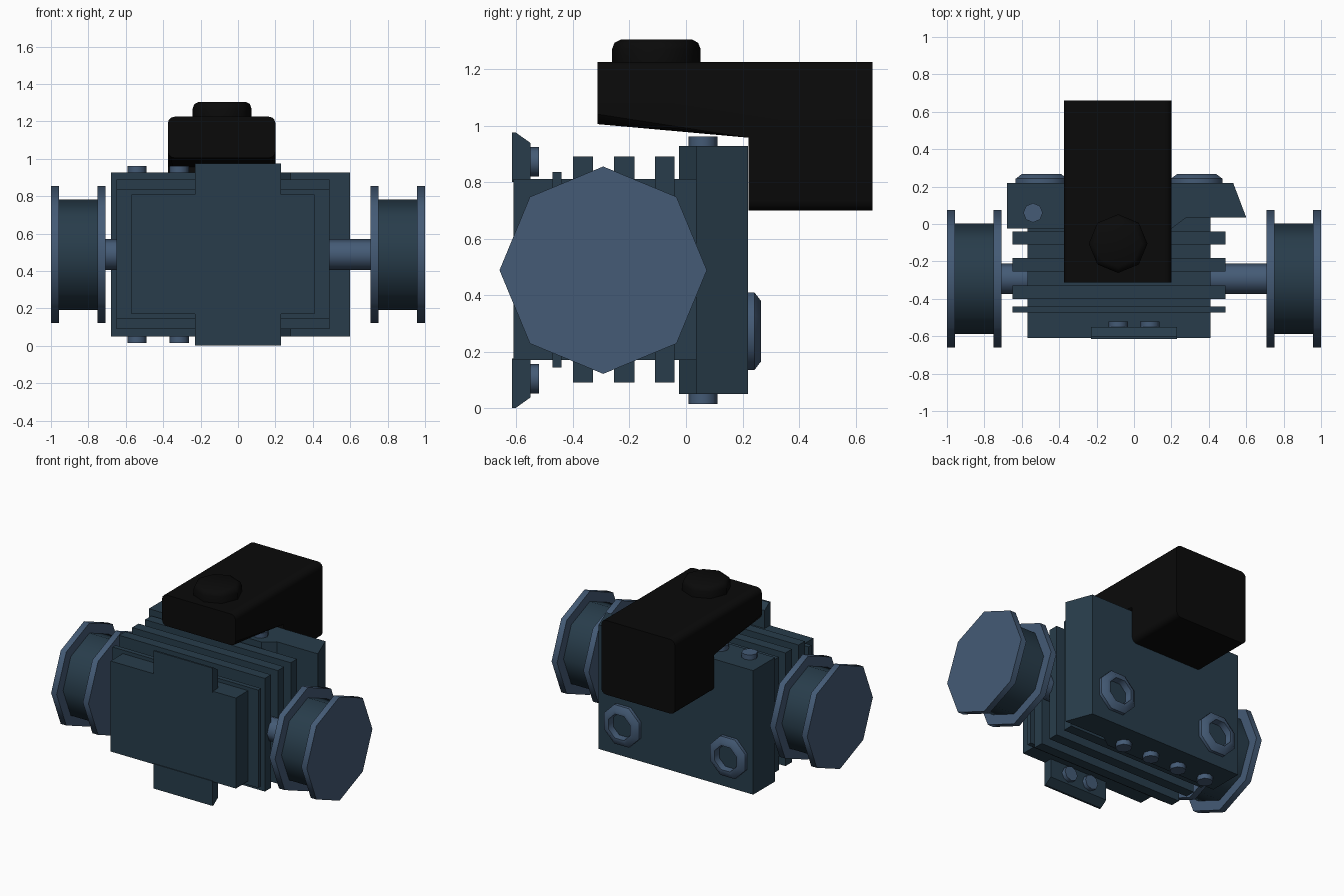
import bpy, bmesh, math
from mathutils import Matrix, Vector

if "Cube" in bpy.data.objects:
    bpy.data.objects.remove(bpy.data.objects["Cube"])


def material(name, rgb):
    m = bpy.data.materials.new(name)
    m.diffuse_color = (*rgb, 1)
    m.use_nodes = True
    m.node_tree.nodes["Principled BSDF"].inputs["Base Color"].default_value = m.diffuse_color
    return m


SLATE = material("dark slate", (0.021, 0.046, 0.070))
STEEL = material("blue steel", (0.058, 0.104, 0.180))
BLACK = material("black", (0.003, 0.003, 0.003))


def finish(name, bm, mat, smooth=0):
    bmesh.ops.recalc_face_normals(bm, faces=bm.faces)
    me = bpy.data.meshes.new(name)
    bm.to_mesh(me)
    bm.free()
    me.materials.append(mat)
    ob = bpy.data.objects.new(name, me)
    bpy.context.collection.objects.link(ob)
    if smooth:
        bpy.ops.object.select_all(action='DESELECT')
        ob.select_set(True)
        bpy.context.view_layer.objects.active = ob
        bpy.ops.object.shade_smooth_by_angle(angle=math.radians(smooth))
    return ob


def prism(name, points, depth, mat, bevel=0):
    """Extrude a closed list of 3D points along the vector depth."""
    bm = bmesh.new()
    face = bm.faces.new([bm.verts.new(p) for p in points])
    ext = bmesh.ops.extrude_face_region(bm, geom=[face])
    bmesh.ops.translate(bm, vec=depth, verts=[v for v in ext["geom"] if isinstance(v, bmesh.types.BMVert)])
    if bevel:
        bmesh.ops.recalc_face_normals(bm, faces=bm.faces)
        edges = [e for e in bm.edges
                 if abs((e.verts[0].co - e.verts[1].co).normalized().y) > 0.9]
        bmesh.ops.bevel(bm, geom=edges, offset=bevel, segments=3, profile=0.5, affect='EDGES')
    return finish(name, bm, mat, 40 if bevel else 0)


def box(name, x, y, z, mat):
    pts = [(x[0], y[0], z[0]), (x[1], y[0], z[0]), (x[1], y[1], z[0]), (x[0], y[1], z[0])]
    return prism(name, pts, (0, 0, z[1] - z[0]), mat)


def lathe(name, profile, origin, axis, mat, turn=0, smooth=50, closed=False):
    """Eight-sided solid from (radius, height) points, placed along an axis."""
    bm = bmesh.new()
    rings = [[bm.verts.new((r * math.cos(turn + k * math.pi / 4),
                            r * math.sin(turn + k * math.pi / 4), h)) for k in range(8)]
             for r, h in profile]
    pairs = list(zip(rings, rings[1:]))
    if closed:
        pairs.append((rings[-1], rings[0]))
    else:
        bm.faces.new(rings[0])
        bm.faces.new(rings[-1])
    for a, b in pairs:
        for k in range(8):
            n = (k + 1) % 8
            bm.faces.new((a[k], a[n], b[n], b[k]))
    rot = Vector((0, 0, 1)).rotation_difference(Vector(axis)).to_matrix().to_4x4()
    bm.transform(Matrix.Translation(origin) @ rot)
    return finish(name, bm, mat, smooth)


def cylinder(name, r, length, origin, axis, mat):
    return lathe(name, [(r, 0), (r, length)], origin, axis, mat)


# Engine block with cooling fins
box("block", (-0.57, 0.41), (-0.61, 0.05), (0.17, 0.81), SLATE)
for y0, y1, z0, z1 in ((-0.40, -0.33, 0.09, 0.89), (-0.255, -0.183, 0.09, 0.89),
                       (-0.11, -0.04, 0.09, 0.89), (-0.473, -0.44, 0.143, 0.835)):
    box("cooling_fin", (-0.65, 0.49), (y0, y1), (z0, z1), SLATE)

# Back plate
outline = [(-0.68, -0.025), (0.20, -0.025), (0.28, 0.035), (0.60, 0.035), (0.53, 0.22), (-0.68, 0.22)]
prism("back_plate", [(x, y, 0.05) for x, y in outline], (0, 0, 0.877), SLATE)

# Row of bolts along the plate's upper and lower edges
for x in (-0.54, -0.315, -0.09, 0.135):
    cylinder("upper_plate_bolt", 0.052, 0.045, (x, 0.06, 0.917), (0, 0, 1), STEEL)
    cylinder("lower_plate_bolt", 0.052, 0.045, (x, 0.06, 0.015), (0, 0, 1), STEEL)

# Mounting tabs above and below the block's front, each with two bolts
for label, flip in (("upper", 1), ("lower", -1)):
    def mirror(z):
        return 0.488 + flip * (z - 0.488)
    section = [(-0.615, 0.80), (-0.615, 0.975), (-0.602, 0.975), (-0.55, 0.938), (-0.55, 0.80)]
    prism(label + "_tab", [(-0.23, y, mirror(z)) for y, z in section], (0.46, 0, 0), SLATE)
    for x in (-0.085, 0.085):
        cylinder(label + "_tab_bolt", 0.052, 0.04, (x, -0.56, mirror(0.872)), (0, 1, 0), STEEL)

# Axle and flanged drums on both sides
cylinder("axle", 0.082, 1.5, (-0.75, -0.293, 0.488), (1, 0, 0), STEEL)
for s in (-1, 1):
    for start, r, length, name, mat in ((0.708, 0.367, 0.044, "inner_flange", STEEL),
                                        (0.73, 0.295, 0.24, "drum", SLATE),
                                        (0.957, 0.367, 0.043, "outer_flange", STEEL)):
        cylinder(name, r, length, (s * start, -0.293, 0.488), (s, 0, 0), mat)

# Open ports on the rear of the plate
for x in (-0.495, 0.335):
    lathe("rear_port", [(0.149, -0.01), (0.149, 0.022), (0.115, 0.046), (0.092, 0.046), (0.085, -0.01)],
          (x, 0.22, 0.272), (0, 1, 0), STEEL, turn=math.pi / 8, closed=True)

# Black reservoir over the top and back, with a round cap
side = [(-0.313, 1.225), (0.66, 1.225), (0.66, 0.70), (0.221, 0.70), (0.221, 0.957), (-0.313, 1.005)]
prism("reservoir", [(-0.375, y, z) for y, z in side], (0.575, 0, 0), BLACK, bevel=0.035)
lathe("reservoir_cap", [(0.157, 0), (0.157, 0.05), (0.148, 0.073), (0.125, 0.085)],
      (-0.085, -0.105, 1.22), (0, 0, 1), BLACK)
